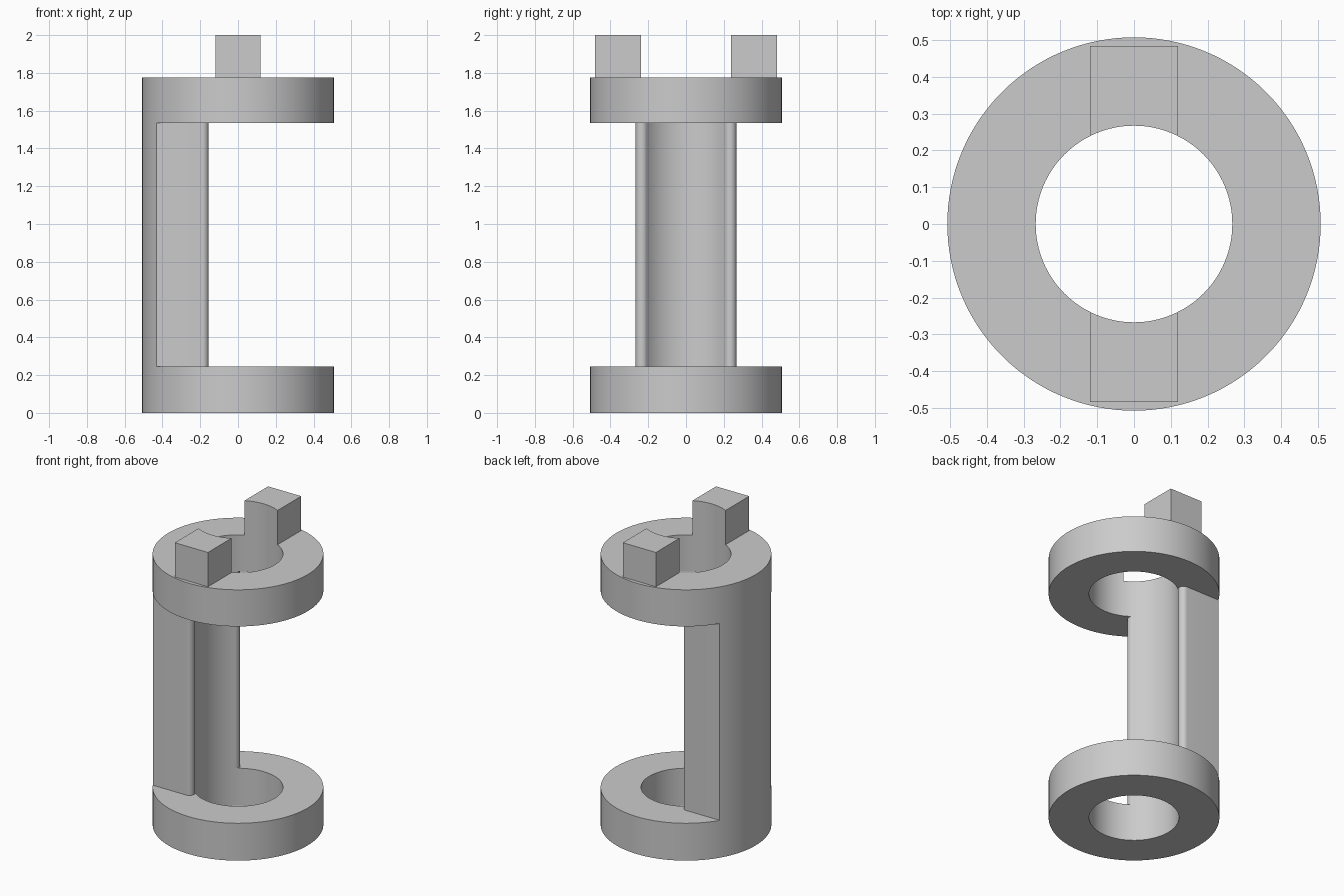
import bpy, bmesh, math

if "Cube" in bpy.data.objects:
    bpy.data.objects.remove(bpy.data.objects["Cube"])

R_OUT, R_IN, SEGS = 0.507, 0.267, 128
RING_LOW, RING_UNDER, RING_TOP, TOP = 0.245, 1.535, 1.775, 2.0

grey = bpy.data.materials.new("light_grey")
grey.diffuse_color = (0.6, 0.6, 0.6, 1)
grey.use_nodes = True
grey.node_tree.nodes["Principled BSDF"].inputs["Base Color"].default_value = grey.diffuse_color


def prism(name, outline, z0, z1):
    """Solid made by extruding a closed xy outline from z0 to z1."""
    bm = bmesh.new()
    face = bm.faces.new([bm.verts.new((x, y, z0)) for x, y in outline])
    new = bmesh.ops.extrude_face_region(bm, geom=[face])["geom"]
    bmesh.ops.translate(bm, vec=(0, 0, z1 - z0),
                        verts=[v for v in new if isinstance(v, bmesh.types.BMVert)])
    bmesh.ops.recalc_face_normals(bm, faces=bm.faces[:])
    mesh = bpy.data.meshes.new(name)
    bm.to_mesh(mesh)
    bm.free()
    mesh.materials.append(grey)
    ob = bpy.data.objects.new(name, mesh)
    bpy.context.collection.objects.link(ob)
    return ob


def circle(r):
    return [(r * math.cos(2 * math.pi * i / SEGS), r * math.sin(2 * math.pi * i / SEGS))
            for i in range(SEGS)]


def rect(x0, x1, y0, y1):
    return [(x0, y0), (x1, y0), (x1, y1), (x0, y1)]


def cut(target, cutter):
    mod = target.modifiers.new("cut", 'BOOLEAN')
    mod.operation, mod.solver, mod.object = 'DIFFERENCE', 'EXACT', cutter
    bpy.context.view_layer.objects.active = target
    bpy.ops.object.modifier_apply(modifier=mod.name)
    bpy.data.objects.remove(cutter)


# Full-height sleeve with a round bore
body = prism("slotted_sleeve", circle(R_OUT), 0, TOP)
cut(body, prism("bore", circle(R_IN), -0.1, TOP + 0.1))

# Side opening: leaves a flat-sided wall whose inner edges are rounded into the bore
r, cx = 0.033, -0.188
cy = R_IN - r
end = math.atan2(-cy, -cx)          # direction where the rounding meets the bore
edge = [(-0.7, R_IN)]
for i in range(13):
    a = math.pi / 2 + (end - math.pi / 2) * i / 12
    edge.append((cx + r * math.cos(a), cy + r * math.sin(a)))
outline = ([(0.7, -0.7), (0.7, 0.7), (-0.7, 0.7)] + edge + [(0, 0)]
           + [(x, -y) for x, y in reversed(edge)] + [(-0.7, -0.7)])
cut(body, prism("side_opening", outline, RING_LOW, RING_UNDER))

# Trim the top down to two square drive lugs
for s in (-1, 1):
    x0, x1 = sorted((s * 0.12, s * 0.7))
    cut(body, prism("lug_side", rect(x0, x1, -0.7, 0.7), RING_TOP, TOP + 0.1))
for s in (-1, 1):
    y0, y1 = sorted((s * 0.483, s * 0.7))
    cut(body, prism("lug_end", rect(-0.3, 0.3, y0, y1), RING_TOP, TOP + 0.1))

# Smooth round faces, crisp edges
bpy.ops.object.select_all(action='DESELECT')
body.select_set(True)
bpy.context.view_layer.objects.active = body
bpy.ops.object.shade_smooth_by_angle(angle=math.radians(30))
